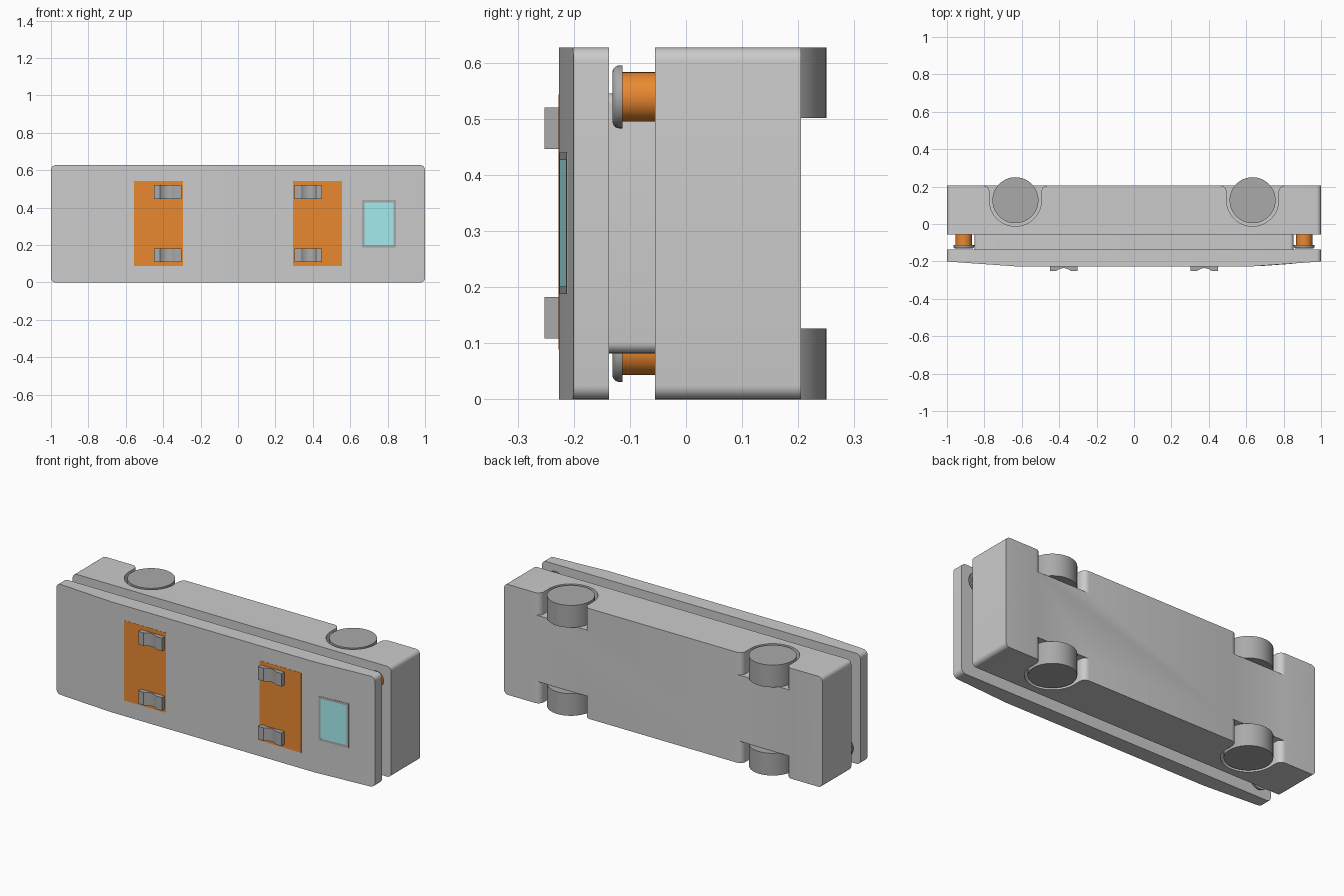
import bpy, bmesh
from math import sin, cos, pi, radians, atan2

if "Cube" in bpy.data.objects:
    bpy.data.objects.remove(bpy.data.objects["Cube"])


def material(name, rgb):
    m = bpy.data.materials.new(name)
    m.diffuse_color = (*rgb, 1)
    m.use_nodes = True
    m.node_tree.nodes["Principled BSDF"].inputs["Base Color"].default_value = m.diffuse_color
    return m


ORANGE = material("orange", (0.82, 0.25, 0.03))
CYAN = material("cyan", (0.38, 0.85, 0.88))
DARK = material("dark_grey", (0.40, 0.40, 0.40))


def prism(name, pts, axis, lo, hi, mat=None, bevel=0):
    """Extrude a 2D outline along y (points are x,z) or z (points are x,y)."""
    bm = bmesh.new()

    def at(p, d):
        return (p[0], d, p[1]) if axis == "y" else (p[0], p[1], d)
    a = [bm.verts.new(at(p, lo)) for p in pts]
    b = [bm.verts.new(at(p, hi)) for p in pts]
    low = bm.faces.new(a)
    bm.faces.new(b[::-1])
    for i in range(len(a)):
        j = (i + 1) % len(a)
        bm.faces.new((a[j], a[i], b[i], b[j]))
    bmesh.ops.recalc_face_normals(bm, faces=bm.faces)
    if bevel:
        bmesh.ops.bevel(bm, geom=list(low.edges), offset=bevel, segments=5,
                        profile=0.5, affect="EDGES")
    me = bpy.data.meshes.new(name)
    bm.to_mesh(me)
    bm.free()
    ob = bpy.data.objects.new(name, me)
    bpy.context.collection.objects.link(ob)
    if mat:
        me.materials.append(mat)
    return ob


def arc(cx, cy, r, a0, a1, n):
    return [(cx + r * cos(radians(a0 + (a1 - a0) * i / n)),
             cy + r * sin(radians(a0 + (a1 - a0) * i / n))) for i in range(n + 1)]


def circle(cx, cy, r, n=48):
    return arc(cx, cy, r, 0, 360, n)[:-1]


def rect(x0, x1, y0, y1):
    return [(x0, y0), (x1, y0), (x1, y1), (x0, y1)]


def rounded(x0, x1, y0, y1, r):
    return (arc(x1 - r, y1 - r, r, 0, 90, 6) + arc(x0 + r, y1 - r, r, 90, 180, 6)
            + arc(x0 + r, y0 + r, r, 180, 270, 6) + arc(x1 - r, y0 + r, r, 270, 360, 6))


def boolean(ob, cutter, op):
    m = ob.modifiers.new("cut", "BOOLEAN")
    m.object, m.operation, m.solver = cutter, op, "EXACT"
    bpy.context.view_layer.objects.active = ob
    bpy.ops.object.modifier_apply(modifier=m.name)
    bpy.data.objects.remove(cutter)


H = 0.627            # overall height
BACK = 0.205         # back face of the body
WX, WY = 0.634, 0.127
WELL = 0.126

# rear body with four flared wheel wells, and the wheels
body = prism("rear_body", rounded(-1, 1, 0, H, 0.025), "y", -0.055, BACK)
R, F = 0.139, 0.033
for x in (-WX, WX):
    well = (arc(x, WY, R, 180, 360, 32)
            + arc(x + R + F, BACK - F, F, 180, 90, 6) + [(x + R + F, 0.3), (x - R - F, 0.3)]
            + arc(x - R - F, BACK - F, F, 90, 0, 6))
    for z0, z1, label in ((-0.1, WELL, "lower"), (H - WELL, H + 0.1, "upper")):
        boolean(body, prism("well_cutter", well, "z", z0, z1), "DIFFERENCE")
        prism(f"{label}_wheel", circle(x, WY, 0.123, 64), "z",
              max(z0, 0), min(z1, H), DARK)

# spacer between the body and the front plate
prism("spacer_plate", rounded(-0.853, 0.853, 0.082, 0.545, 0.02), "y", -0.138, -0.054)

# front plate with sloping ends
SX, FRONT, END = 0.64, -0.226, -0.2005
slope = (END - FRONT) / (1 - SX)


def front_y(x):
    return FRONT + max(0, abs(x) - SX) * slope


plate = prism("front_plate", rounded(-1, 1, 0, H, 0.025), "y", -0.3, -0.137)
plan = [(x, front_y(x)) for x in (-1.2, -SX, SX, 1.2)] + [(1.2, 0), (-1.2, 0)]
boolean(plate, prism("plan_cutter", plan, "z", -0.2, 0.9), "INTERSECT")

# diagonal pair of screws in the gap
for x, z in ((0.91, 0.539), (-0.91, 0.087)):
    prism("screw_shaft", circle(x, z, 0.044), "y", -0.114, -0.054, ORANGE)
    prism("screw_head", circle(x, z, 0.056), "y", -0.131, -0.113, DARK, 0.012)

# orange panels with notched pegs
for s in (-1, 1):
    prism("orange_panel", rect(s * 0.425 - 0.131, s * 0.425 + 0.131, 0.089, 0.543),
          "y", FRONT - 0.001, FRONT + 0.01, ORANGE)
    c = s * 0.376
    notch = [(c + 0.04 * t, -0.252 + 0.016 * (1 - t * t)) for t in
             [-1 + i / 5 for i in range(11)]]
    peg = ([(c - 0.074, FRONT + 0.005), (c - 0.074, -0.252)] + notch
           + [(c + 0.074, -0.252), (c + 0.074, FRONT + 0.005)])
    for z in (0.108, 0.446):
        prism("notched_peg", peg, "z", z, z + 0.074, DARK)


# screen and frame lying on the sloping end
def on_slope(name, x0, x1, z0, z1, lift, mat):
    plan = [(x0, front_y(x0) - lift), (x1, front_y(x1) - lift),
            (x1, front_y(x1) + 0.01), (x0, front_y(x0) + 0.01)]
    prism(name, plan, "z", z0, z1, mat)


X0, X1, Z0, Z1, B = 0.663, 0.844, 0.188, 0.44, 0.013
on_slope("screen", X0 + B, X1 - B, Z0 + B, Z1 - B, 0.001, CYAN)
on_slope("screen_frame_left", X0, X0 + B, Z0, Z1, 0.0015, DARK)
on_slope("screen_frame_right", X1 - B, X1, Z0, Z1, 0.0015, DARK)
on_slope("screen_frame_bottom", X0 + B, X1 - B, Z0, Z0 + B, 0.0015, DARK)
on_slope("screen_frame_top", X0 + B, X1 - B, Z1 - B, Z1, 0.0015, DARK)

# smooth curves, sharp edges
bpy.ops.object.select_all(action="SELECT")
bpy.ops.object.shade_smooth_by_angle(angle=radians(30))
